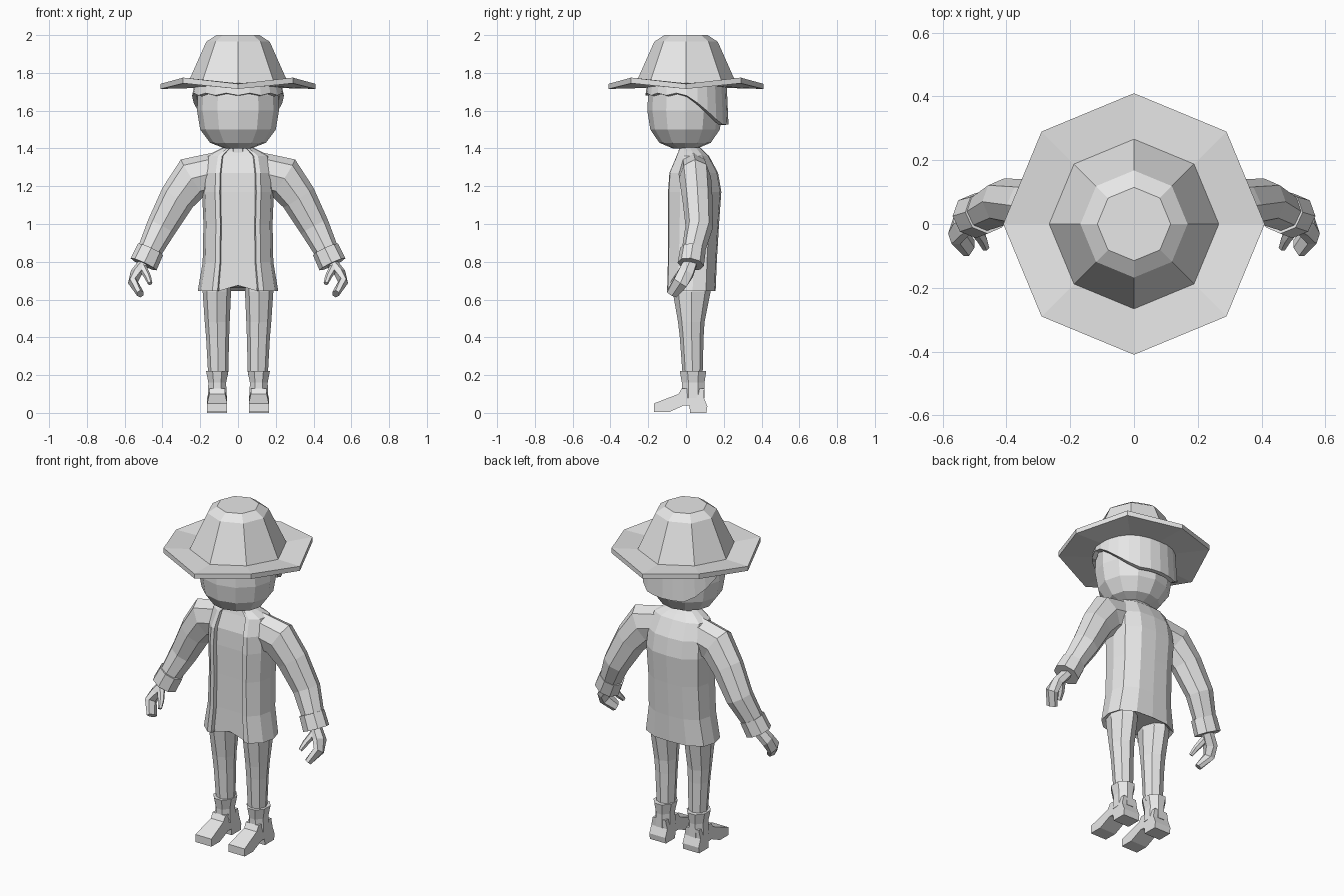
import bpy, bmesh, math
from mathutils import Vector

if "Cube" in bpy.data.objects:
    bpy.data.objects.remove(bpy.data.objects["Cube"])

grey = bpy.data.materials.new("plain_grey")
grey.diffuse_color = (0.8, 0.8, 0.8, 1)
grey.use_nodes = True
grey.node_tree.nodes["Principled BSDF"].inputs["Base Color"].default_value = grey.diffuse_color


def finish(name, bm, mirror=False):
    bmesh.ops.recalc_face_normals(bm, faces=bm.faces)
    me = bpy.data.meshes.new(name)
    bm.to_mesh(me)
    bm.free()
    me.materials.append(grey)
    ob = bpy.data.objects.new(name, me)
    bpy.context.collection.objects.link(ob)
    if mirror:
        ob.modifiers.new("mirror", 'MIRROR')
    return ob


def loft(name, rings, mirror=False, caps=True):
    """Skin a list of closed rings of points."""
    bm = bmesh.new()
    rows = [[bm.verts.new(p) for p in ring] for ring in rings]
    n = len(rows[0])
    for a, b in zip(rows, rows[1:]):
        for i in range(n):
            j = (i + 1) % n
            bm.faces.new((a[i], a[j], b[j], b[i]))
    if caps:
        bm.faces.new(rows[0])
        bm.faces.new(rows[-1])
    return finish(name, bm, mirror)


def ellipse(x, y, z, rx, ry, n, phase=0.0):
    return [(x + rx * math.cos(2 * math.pi * (i + phase) / n),
             y + ry * math.sin(2 * math.pi * (i + phase) / n), z) for i in range(n)]


def tube(name, path, n=8):
    """Limb along a path of (x, y, z, radius across, radius in depth), mirrored."""
    pts = [Vector(p[:3]) for p in path]
    rings = []
    for i, p in enumerate(path):
        t = Vector((0, 0, 0))
        if i > 0:
            t += (pts[i] - pts[i - 1]).normalized()
        if i < len(pts) - 1:
            t += (pts[i + 1] - pts[i]).normalized()
        t.normalize()
        u = t.cross(Vector((0, 1, 0))).normalized()
        v = t.cross(u)
        rings.append([pts[i] + u * p[3] * math.cos(2 * math.pi * k / n)
                      + v * p[4] * math.sin(2 * math.pi * k / n) for k in range(n)])
    return loft(name, rings, True)


# Hat: eight sides, brim corners raised on the diagonals
def hat_ring(r, z, lift=0.0):
    return [(x, y, z + lift * (i % 2)) for i, (x, y, z) in enumerate(ellipse(0, 0, z, r, r, 8))]


loft("hat", [hat_ring(0.22, 1.72, 0.01), hat_ring(0.41, 1.715, 0.03), hat_ring(0.41, 1.742, 0.033),
             hat_ring(0.266, 1.745, 0.012), hat_ring(0.168, 1.965), hat_ring(0.115, 2.0)])

# Head
loft("head", [ellipse(0, -0.005, z, r, r * 0.92, 12) for z, r in
              [(1.40, 0.07), (1.43, 0.148), (1.50, 0.2), (1.60, 0.217), (1.68, 0.213), (1.76, 0.19)]])

# Hair: shell with a wavy fringe, dropping low at the back
def hairline(i, y):
    drop = 0.155 * min(1, max(0, (y + 0.0) / 0.19)) ** 1.2
    return 1.685 - drop + (0.008 if i % 2 and y < 0 else -0.004)


low = [(x, y, hairline(i, y)) for i, (x, y, _) in enumerate(ellipse(0, 0.005, 0, 0.243, 0.22, 24))]
top = ellipse(0, 0.005, 1.75, 0.228, 0.21, 24)
hair = loft("hair", [low, top], caps=False)
shell = hair.modifiers.new("thickness", 'SOLIDIFY')
shell.thickness = 0.025
shell.offset = -1

# Neck
loft("neck", [ellipse(0, 0.02, z, 0.062, 0.055, 8, 0.5) for z in (1.34, 1.43)])

# Coat: half outline as fractions of width and depth; the front panel is recessed
half = [(0, -0.84), (0.48, -0.84), (0.51, -1), (0.64, -0.97), (0.92, -0.55),
        (1, 0.05), (0.9, 0.6), (0.5, 0.95), (0, 1)]


def coat_ring(z, hx, yf, yb, notch=0.0):
    mid, d = (yf + yb) / 2, (yb - yf) / 2
    right = [(hx * a, mid + d * b, z + (notch if a == 0 and b < 0 else 0)) for a, b in half]
    return right + [(-x, y, q) for x, y, q in reversed(right[1:-1])]


loft("coat", [coat_ring(0.66, 0.19, -0.08, 0.135, 0.025), coat_ring(0.645, 0.213, -0.1, 0.157, 0.03),
              coat_ring(0.80, 0.187, -0.096, 0.163), coat_ring(1.0, 0.183, -0.094, 0.175),
              coat_ring(1.17, 0.19, -0.095, 0.187), coat_ring(1.27, 0.185, -0.088, 0.17),
              coat_ring(1.36, 0.165, -0.05, 0.122), coat_ring(1.385, 0.12, -0.04, 0.095),
              coat_ring(1.405, 0.08, -0.035, 0.075)])

# Sleeves and cuffs
tube("sleeves", [(0.11, 0.04, 1.275, 0.105, 0.08), (0.24, 0.048, 1.245, 0.115, 0.085),
                 (0.32, 0.06, 1.14, 0.095, 0.08), (0.405, 0.07, 0.985, 0.08, 0.073),
                 (0.475, 0.035, 0.845, 0.063, 0.06)])
tube("cuffs", [(0.463, 0.037, 0.866, 0.073, 0.068), (0.5, 0.025, 0.787, 0.076, 0.07)])

# Hands and thumbs
tube("hands", [(0.485, 0.03, 0.81, 0.03, 0.038), (0.54, 0.0, 0.74, 0.03, 0.046),
               (0.556, -0.03, 0.69, 0.027, 0.045), (0.517, -0.075, 0.63, 0.02, 0.034)], 6)
tube("thumbs", [(0.505, -0.005, 0.77, 0.022, 0.022), (0.478, -0.045, 0.72, 0.018, 0.018),
                (0.465, -0.075, 0.685, 0.012, 0.012)], 6)

# Trouser legs
loft("legs", [ellipse(x, y, z, rx, ry, 8) for x, y, z, rx, ry in
              [(0.105, 0.035, 0.2, 0.053, 0.053), (0.108, 0.03, 0.4, 0.061, 0.063),
               (0.11, 0.028, 0.48, 0.066, 0.07), (0.112, 0.03, 0.64, 0.075, 0.1),
               (0.108, 0.03, 0.75, 0.075, 0.1)]], True)

# Boot shafts, flared at the top
loft("boot_shafts", [ellipse(0.11, y, z, rx, ry, 8, 0.5) for y, z, rx, ry in
                     [(0.038, 0.08, 0.054, 0.065), (0.038, 0.16, 0.051, 0.065),
                      (0.037, 0.222, 0.064, 0.076)]], True)

# Boot feet: side outline with a heel, pulled across the width
outline = [(-0.17, 0.005), (-0.09, 0.004), (-0.01, 0.04), (0.018, 0.038), (0.022, 0), (0.108, 0),
           (0.113, 0.035), (0.095, 0.08), (0.097, 0.13), (-0.022, 0.13), (-0.04, 0.1), (-0.17, 0.05)]


def foot_side(s):
    return [(0.11 + s * (0.053 if z < 0.1 else 0.042), y, z) for y, z in outline]


loft("boot_feet", [foot_side(-1), foot_side(1)], True)
